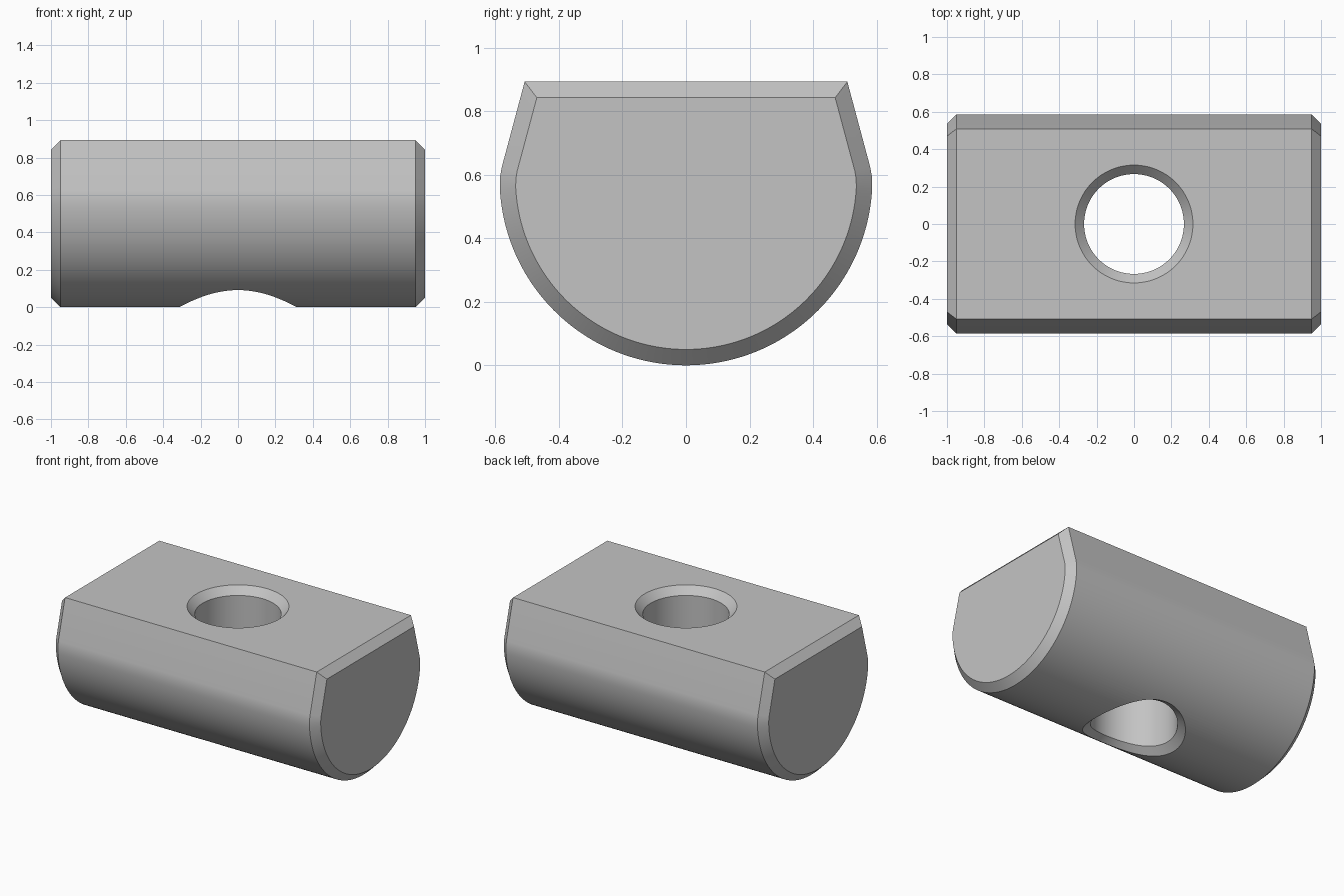
import bpy, bmesh
from math import sin, cos, tan, sqrt, pi, radians

old = bpy.data.objects.get("Cube")
if old:
    bpy.data.objects.remove(old, do_unlink=True)

R = 0.587            # radius of the rounded underside
TOP = 0.893          # height of the flat top
CH = 0.05            # chamfer size
BORE, RIM = 0.267, 0.315
TILT = radians(15)   # lean of the upper flanks
FLANK = 0.57         # distance from the axis to each flank

steel = bpy.data.materials.new("steel_grey")
steel.use_nodes = True
grey = (0.55, 0.55, 0.55, 1)
steel.diffuse_color = grey
steel.node_tree.nodes["Principled BSDF"].inputs["Base Color"].default_value = grey


def loft(name, rings):
    """Skin closed rings of equal length and cap both ends."""
    bm = bmesh.new()
    loops = [[bm.verts.new(p) for p in ring] for ring in rings]
    for a, b in zip(loops, loops[1:]):
        for i in range(len(a)):
            j = (i + 1) % len(a)
            bm.faces.new((a[i], a[j], b[j], b[i]))
    bm.faces.new(loops[0])
    bm.faces.new(loops[-1])
    bmesh.ops.recalc_face_normals(bm, faces=bm.faces)
    mesh = bpy.data.meshes.new(name)
    bm.to_mesh(mesh)
    bm.free()
    mesh.materials.append(steel)
    obj = bpy.data.objects.new(name, mesh)
    bpy.context.collection.objects.link(obj)
    return obj


def section(x, d):
    """Rounded block outline, moved inward by d."""
    def flank(z):
        return (FLANK - d) / cos(TILT) - (z - R) * tan(TILT), z
    n = 48
    arc = [radians(-90 + 87 * i / n) for i in range(n + 1)]
    half = [((R - d) * cos(a), R + (R - d) * sin(a)) for a in arc]
    half += [(R - d - 0.001, R + 0.005 - d * 0.13),
             flank(R + 0.038 - d * sin(TILT)), flank(TOP - d)]
    mirrored = [(-y, z) for y, z in reversed(half[1:])]
    return [(x, y, z) for y, z in half + mirrored]


# Block with chamfered ends
block = loft("block", [section(-1, CH), section(CH - 1, 0),
                       section(1 - CH, 0), section(1, CH)])


def ring(r, height):
    angles = [2 * pi * i / 96 for i in range(96)]
    return [(r * cos(a), r * sin(a), height(r * sin(a))) for a in angles]


def underside(y):
    return R - sqrt(R * R - y * y)


# Vertical hole, chamfered at the flat top and along the curved underside
cutter = loft("hole_cutter", [
    ring(RIM, lambda y: -0.2),
    ring(RIM, underside),
    ring(BORE, lambda y: underside(y) + CH),
    ring(BORE, lambda y: TOP - CH),
    ring(RIM, lambda y: TOP),
    ring(RIM, lambda y: TOP + 0.2)])
cutter.hide_render = True

cut = block.modifiers.new("hole", "BOOLEAN")
cut.operation = "DIFFERENCE"
cut.solver = "EXACT"
cut.object = cutter

bpy.ops.object.select_all(action="DESELECT")
block.select_set(True)
bpy.context.view_layer.objects.active = block
bpy.ops.object.modifier_apply(modifier=cut.name)
bpy.data.objects.remove(cutter, do_unlink=True)
bpy.ops.object.shade_smooth_by_angle(angle=radians(30))
